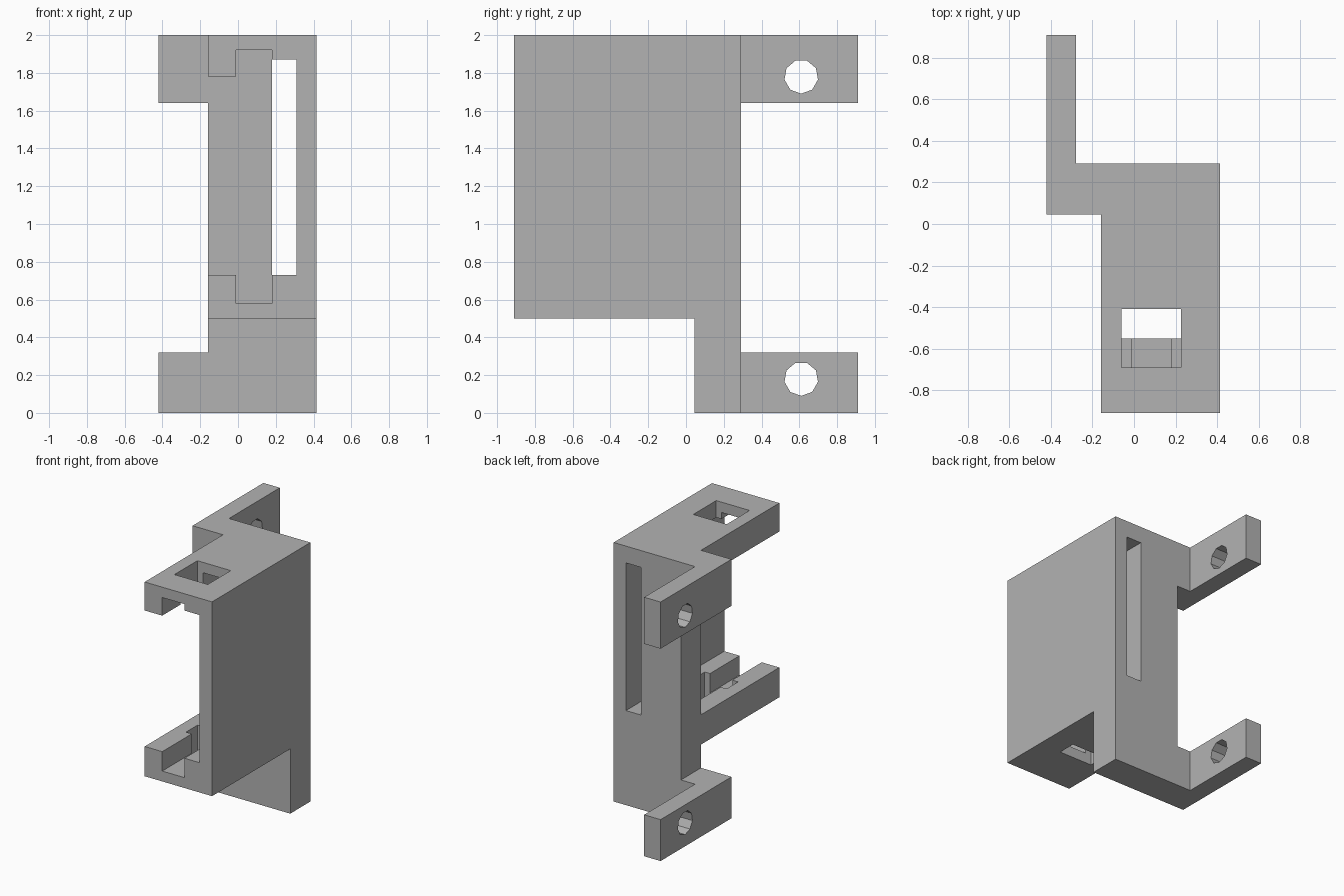
import bpy, bmesh, math
from mathutils import Vector

if "Cube" in bpy.data.objects:
    bpy.data.objects.remove(bpy.data.objects["Cube"], do_unlink=True)

grey = bpy.data.materials.new("plain_grey")
grey.use_nodes = True
colour = (0.45, 0.45, 0.45, 1)
grey.diffuse_color = colour
grey.node_tree.nodes["Principled BSDF"].inputs["Base Color"].default_value = colour


def prism(name, outline, axis, lo, hi):
    """Extrude a 2D outline along an axis; outline uses the other two axes in order."""
    bm = bmesh.new()
    verts = []
    for a, b in outline:
        co = [a, b]
        co.insert("xyz".index(axis), lo)
        verts.append(bm.verts.new(co))
    face = bm.faces.new(verts)
    new = bmesh.ops.extrude_face_region(bm, geom=[face])["geom"]
    step = Vector([(hi - lo) * (axis == c) for c in "xyz"])
    bmesh.ops.translate(bm, vec=step, verts=[g for g in new if isinstance(g, bmesh.types.BMVert)])
    bmesh.ops.recalc_face_normals(bm, faces=bm.faces)
    mesh = bpy.data.meshes.new(name)
    bm.to_mesh(mesh)
    bm.free()
    mesh.materials.append(grey)
    obj = bpy.data.objects.new(name, mesh)
    bpy.context.collection.objects.link(obj)
    return obj


def rect(a0, a1, b0, b1):
    return [(a0, b0), (a1, b0), (a1, b1), (a0, b1)]


def combine(target, tool, operation):
    """Apply a boolean and remove the tool object."""
    tool.hide_render = True
    mod = target.modifiers.new("bool", "BOOLEAN")
    mod.operation, mod.solver, mod.object = operation, "EXACT", tool
    bpy.context.view_layer.objects.active = target
    bpy.ops.object.modifier_apply(modifier=mod.name)
    bpy.data.objects.remove(tool, do_unlink=True)


LEFT, RIGHT = -0.16, 0.415          # housing sides
FRONT, INNER, BACK = -0.91, 0.045, 0.29

# Housing: block with the back wall reaching down to the ground
housing = prism("bracket_housing",
                [(FRONT, 0.5), (INNER, 0.5), (INNER, 0), (BACK, 0), (BACK, 2), (FRONT, 2)],
                "x", LEFT, RIGHT)

# Mounting arms, each with a nine-sided screw hole
arm_outline = [(-0.42, INNER), (LEFT, INNER), (LEFT, BACK), (-0.28, BACK), (-0.28, 0.91), (-0.42, 0.91)]
for bottom, top, hole_z in ((0, 0.32, 0.18), (1.64, 2, 1.78)):
    arm = prism("mounting_arm", arm_outline, "z", bottom, top)
    angles = [math.tau * i / 9 - math.pi / 2 for i in range(9)]
    ring = [(0.61 + 0.09 * math.cos(t), hole_z + 0.09 * math.sin(t)) for t in angles]
    combine(arm, prism("screw_hole", ring, "x", -0.5, -0.2), "DIFFERENCE")
    combine(housing, arm, "UNION")

# Cavity open to the front and one side, with a channel in floor and ceiling
cavity = [(-0.3, 0.73), (-0.01, 0.73), (-0.01, 0.58), (0.18, 0.58), (0.18, 0.73), (0.31, 0.73),
          (0.31, 1.87), (0.18, 1.87), (0.18, 1.92), (-0.01, 1.92), (-0.01, 1.78), (-0.3, 1.78)]
combine(housing, prism("cavity", cavity, "y", -1, INNER), "DIFFERENCE")

# Tall slot through the back wall
combine(housing, prism("back_slot", rect(0.18, 0.31, 0.73, 1.87), "y", -0.1, 0.4), "DIFFERENCE")

# Rectangular openings through ceiling and floor
for y0, y1, z0, z1 in ((-0.69, -0.41, 1.7, 2.1), (-0.55, -0.41, 0.4, 0.8)):
    combine(housing, prism("opening", rect(-0.06, 0.225, y0, y1), "z", z0, z1), "DIFFERENCE")
